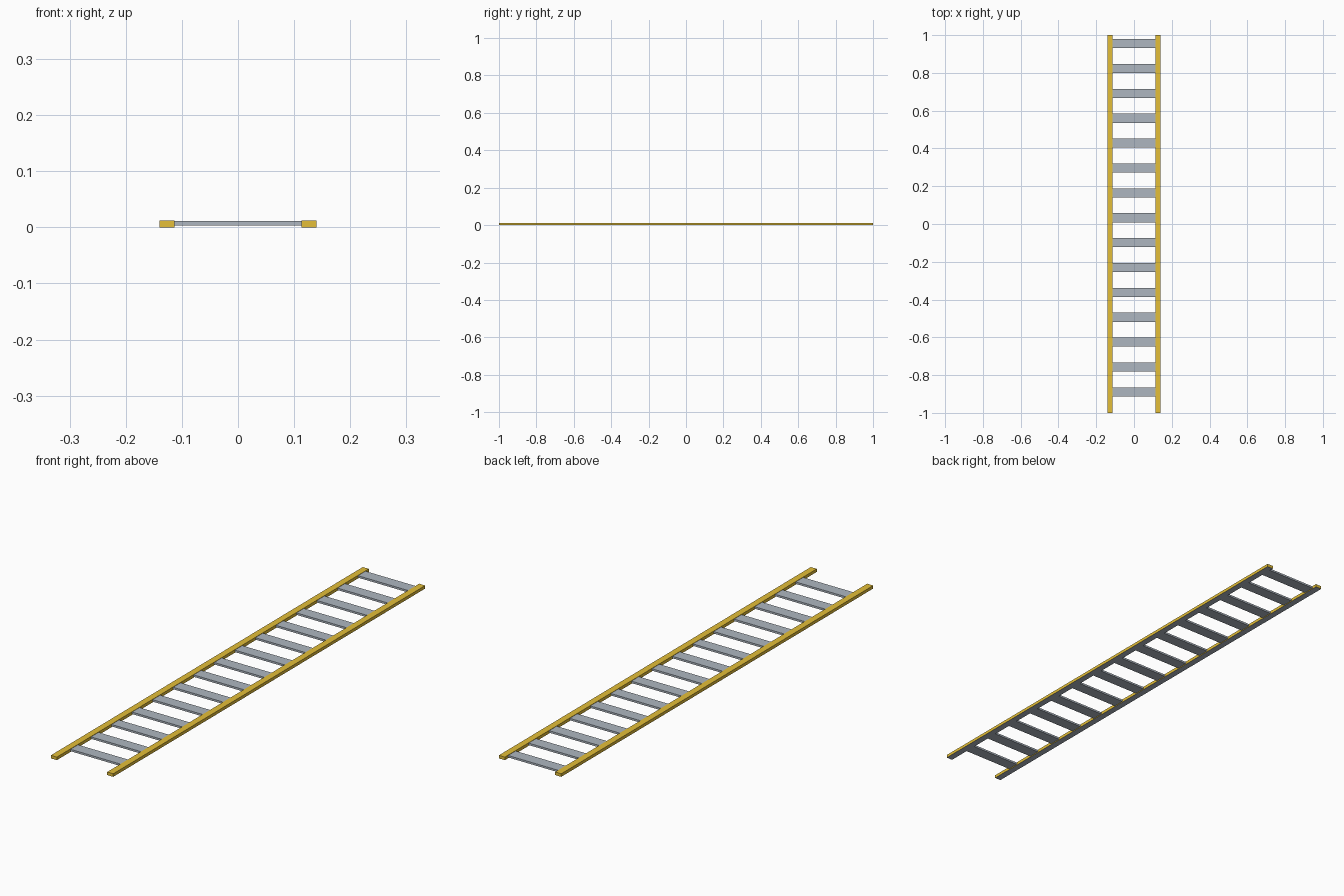
import bpy, bmesh

if "Cube" in bpy.data.objects:
    bpy.data.objects.remove(bpy.data.objects["Cube"])


def material(name, rgb):
    m = bpy.data.materials.new(name)
    m.diffuse_color = (*rgb, 1.0)
    m.use_nodes = True
    m.node_tree.nodes["Principled BSDF"].inputs["Base Color"].default_value = m.diffuse_color
    return m


GOLD = material("gold_yellow", (0.78, 0.52, 0.04))
STEEL = material("steel_grey", (0.42, 0.47, 0.53))


def box(name, x, y, z, mat):
    """Box from (min, max) ranges, with a steel underside."""
    bm = bmesh.new()
    bmesh.ops.create_cube(bm, size=1)
    for v in bm.verts:
        v.co = [r[1] if c > 0 else r[0] for c, r in zip(v.co, (x, y, z))]
    bm.normal_update()
    for f in bm.faces:
        f.material_index = 1 if f.normal.z < -0.5 and mat != STEEL else 0
    mesh = bpy.data.meshes.new(name)
    bm.to_mesh(mesh)
    bm.free()
    mesh.materials.append(mat)
    if mat != STEEL:
        mesh.materials.append(STEEL)
    ob = bpy.data.objects.new(name, mesh)
    bpy.context.collection.objects.link(ob)
    return ob


# Side rails
box("left_rail", (-0.14, -0.113), (-1, 1), (0, 0.0125), GOLD)
box("right_rail", (0.113, 0.14), (-1, 1), (0, 0.0125), GOLD)

# Fifteen flat rungs
for i in range(15):
    y = 0.955 - i * 0.1317
    box(f"rung_{i + 1}", (-0.113, 0.113), (y - 0.024, y + 0.024), (0.003, 0.011), STEEL)
